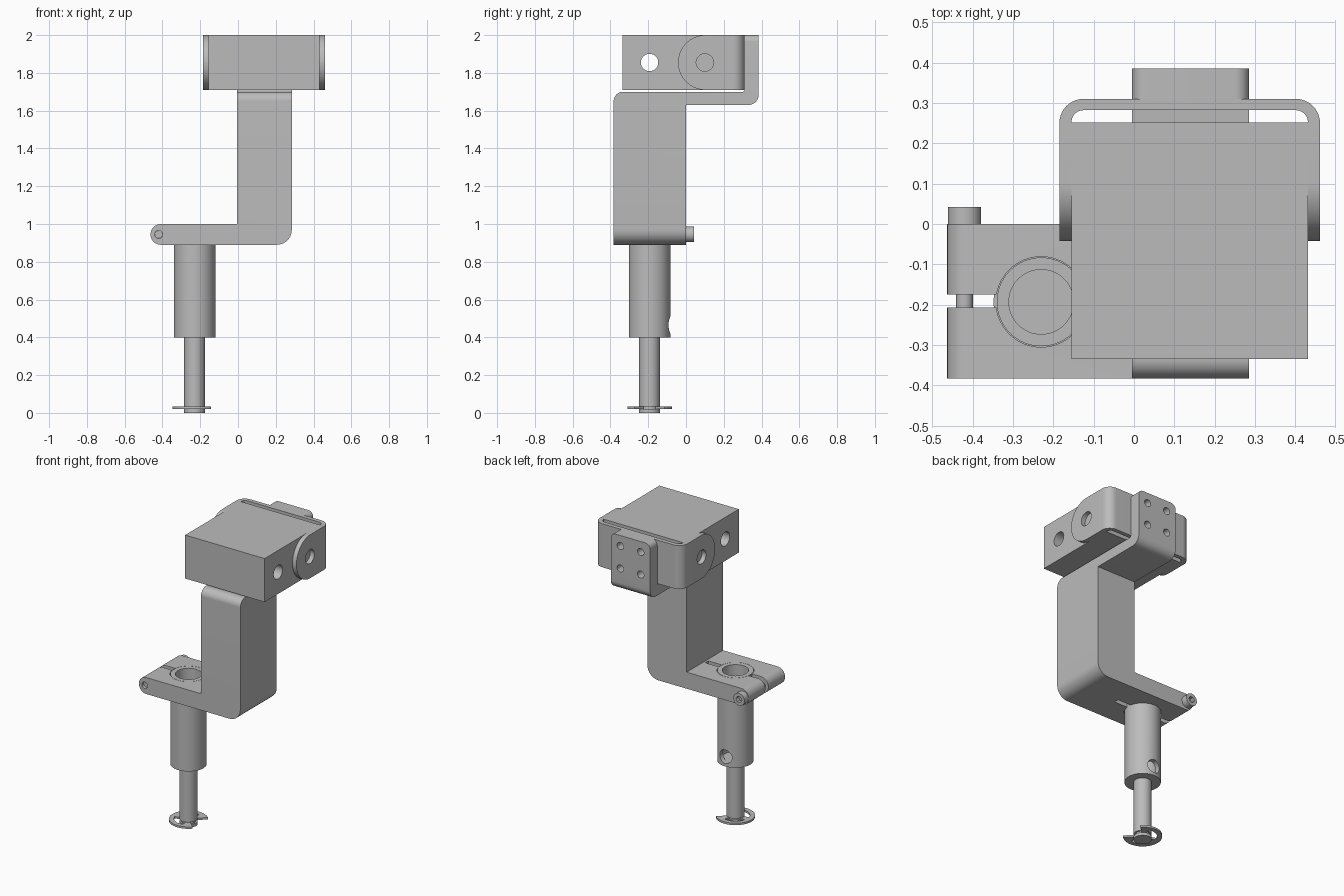
import bpy, bmesh, math
from mathutils import Vector

if "Cube" in bpy.data.objects:
    bpy.data.objects.remove(bpy.data.objects["Cube"])

grey = bpy.data.materials.new("plain_grey")
grey.diffuse_color = (0.5, 0.5, 0.5, 1)
grey.use_nodes = True
grey.node_tree.nodes["Principled BSDF"].inputs["Base Color"].default_value = grey.diffuse_color


def rounded(points, steps=10):
    """Outline from (u, v) or (u, v, radius) corners."""
    out, n = [], len(points)
    for i, p in enumerate(points):
        c = Vector(p[:2])
        if len(p) < 3:
            out.append(c)
            continue
        a = (Vector(points[i - 1][:2]) - c).normalized() * p[2]
        b = (Vector(points[(i + 1) % n][:2]) - c).normalized() * p[2]
        for k in range(steps + 1):
            t = k / steps * math.pi / 2
            out.append(c + a * (1 - math.sin(t)) + b * (1 - math.cos(t)))
    return [p for i, p in enumerate(out) if (p - out[i - 1]).length > 1e-5]


def prism(name, outline, axis, lo, hi):
    """Extrude an outline along x (y,z), y (x,z) or z (x,y)."""
    place = {"x": lambda u, v, d: (d, u, v),
             "y": lambda u, v, d: (u, d, v),
             "z": lambda u, v, d: (u, v, d)}[axis]
    bm = bmesh.new()
    a = [bm.verts.new(place(p[0], p[1], lo)) for p in outline]
    b = [bm.verts.new(place(p[0], p[1], hi)) for p in outline]
    bm.faces.new(a)
    bm.faces.new(b[::-1])
    for i in range(len(a)):
        bm.faces.new((a[i - 1], a[i], b[i], b[i - 1]))
    bmesh.ops.recalc_face_normals(bm, faces=bm.faces)
    mesh = bpy.data.meshes.new(name)
    bm.to_mesh(mesh)
    bm.free()
    mesh.materials.append(grey)
    ob = bpy.data.objects.new(name, mesh)
    bpy.context.collection.objects.link(ob)
    return ob


def rod(name, u, v, r, axis, lo, hi, sides=48):
    ring = [(u + r * math.cos(i * math.tau / sides), v + r * math.sin(i * math.tau / sides))
            for i in range(sides)]
    return prism(name, ring, axis, lo, hi)


def box(name, u0, u1, v0, v1, axis, lo, hi):
    return prism(name, [(u0, v0), (u1, v0), (u1, v1), (u0, v1)], axis, lo, hi)


def corner(u, v, su, sv, r, axis, lo, hi):
    """Cutter that rounds the corner at (u, v) pointing along (su, sv)."""
    e = 0.03
    pts = [(u + su * e, v - sv * r), (u, v - sv * r), (u, v, r), (u - su * r, v),
           (u - su * r, v + sv * e), (u + su * e, v + sv * e)]
    return prism("cutter", rounded(pts, 16), axis, lo, hi)


def combine(ob, others, operation="DIFFERENCE"):
    for other in others:
        mod = ob.modifiers.new("cut", "BOOLEAN")
        mod.operation, mod.object, mod.solver = operation, other, "EXACT"
        bpy.context.view_layer.objects.active = ob
        bpy.ops.object.modifier_apply(modifier=mod.name)
        bpy.data.objects.remove(other, do_unlink=True)


CX, CY = -0.23, -0.193      # post centre
X0, X1 = -0.005, 0.285      # column width
SX, SZ = -0.42, 0.945       # clamp screw axis
HZ = 1.855                  # head pivot height

# Column with clamp foot, and the arm that rises behind the head
bracket = prism("column_bracket", rounded([
    (-0.463, 0.89, 0.054), (X1, 0.89, 0.08), (X1, 1.70), (X0, 1.70),
    (X0, 1.0), (-0.463, 1.0, 0.054)]), "y", -0.383, 0)
arm = prism("arm", rounded([
    (-0.1, 1.63), (0.385, 1.63, 0.055), (0.385, 2.0), (0.31, 2.0),
    (0.31, 1.70, 0.01), (-0.1, 1.70)]), "x", X0, X1)
combine(bracket, [arm], "UNION")
combine(bracket, [
    corner(-0.383, 1.70, -1, 1, 0.05, "x", -0.1, 0.4),
    corner(X0, 2.0, -1, 1, 0.035, "y", 0.28, 0.42),
    corner(X1, 2.0, 1, 1, 0.035, "y", 0.28, 0.42),
    rod("cutter", CX, CY, 0.112, "z", 0.8, 1.1, 64),
    box("cutter", -0.55, -0.02, -0.207, -0.175, "z", 0.8, 1.1),
    rod("cutter", SX, SZ, 0.021, "y", -0.5, 0.1, 32)])
combine(bracket, [rod("cutter", x, z, 0.024, "y", 0.28, 0.42, 24)
                  for x in (0.065, 0.215) for z in (HZ - 0.075, HZ + 0.075)])

# Clamp screw with socket head
rod("clamp_screw_shaft", SX, SZ, 0.0205, "y", -0.365, 0.005, 32)
head = rod("clamp_screw_head", SX, SZ, 0.041, "y", 0, 0.042, 32)
combine(head, [rod("cutter", SX, SZ, 0.022, "y", 0.015, 0.1, 6)])

# Hollow post with a side hole
post = rod("post_tube", CX, CY, 0.11, "z", 0.4, 1.0, 64)
combine(post, [rod("cutter", CX, CY, 0.08, "z", 0.42, 1.1, 64),
               rod("cutter", CX, 0.465, 0.045, "y", CY, 0.1, 32)])

# Lower pin with a groove for the retaining clip
rod("pin_shaft", CX, CY, 0.055, "z", 0.035, 0.4)
rod("pin_groove", CX, CY, 0.045, "z", 0.02, 0.035)
rod("pin_tip", CX, CY, 0.055, "z", 0, 0.02)

# Retaining clip: open ring with three inner tabs
clip = []
for deg in range(43, 318, 2):
    clip.append((0.118, deg))
for deg in range(317, 42, -2):
    tab = deg < 76 or deg > 284 or abs(deg - 180) < 15
    clip.append((0.046 if tab else 0.088, deg))
prism("retaining_clip", [(CX + r * math.cos(math.radians(d)), CY + r * math.sin(math.radians(d)))
                         for r, d in clip], "z", 0.021, 0.034)

# Head block with a cross hole
block = box("head_block", -0.155, 0.431, -0.335, 0.251, "z", 1.71, 2.0)
combine(block, [rod("cutter", -0.193, HZ, 0.046, "x", -0.3, 0.6)])

# U-shaped yoke around the back of the block
yoke = prism("head_yoke", rounded([
    (-0.185, -0.042), (-0.155, -0.042), (-0.155, 0.282, 0.03), (0.431, 0.282, 0.03),
    (0.431, -0.042), (0.461, -0.042), (0.461, 0.31, 0.06), (-0.185, 0.31, 0.06)]),
    "z", 1.71, 2.0)
combine(yoke, [corner(-0.042, 2.0, -1, 1, 0.1445, "x", -0.3, 0.6),
               corner(-0.042, 1.71, -1, -1, 0.1445, "x", -0.3, 0.6),
               rod("cutter", 0.1, HZ, 0.046, "x", -0.3, 0.6)])

# Smooth the round surfaces, keep edges sharp
for ob in bpy.context.scene.objects:
    ob.select_set(True)
    bpy.context.view_layer.objects.active = ob
bpy.ops.object.shade_smooth_by_angle(angle=math.radians(30))
